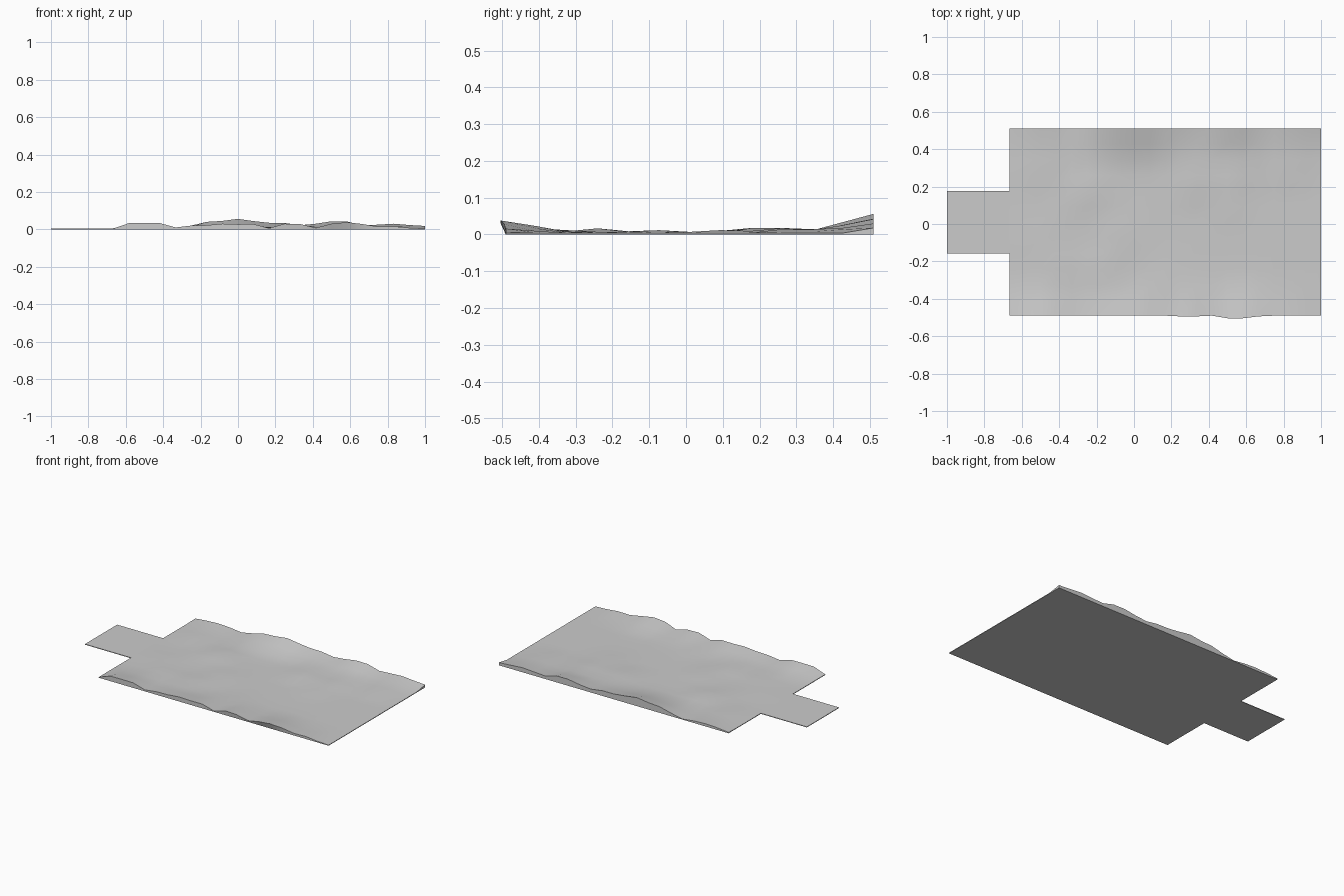
import bpy
import bmesh

default_cube = bpy.data.objects.get("Cube")
if default_cube:
    bpy.data.objects.remove(default_cube, do_unlink=True)

CELL = 1 / 12
LEFT, FRONT = -2 / 3, -0.49
COLUMNS, ROWS = 20, 12
BASE = 0.004

# Bank heights along the front and back edges, in thousandths, one per column
FRONT_BANK = [4, 33, 34, 33, 10, 20, 22, 30, 27, 28, 6,
              30, 28, 8, 30, 38, 28, 14, 16, 8, 4]
BACK_BANK = [6, 14, 18, 14, 4, 20, 40, 45, 56, 44, 35,
             34, 22, 30, 43, 42, 20, 25, 30, 23, 18]
FADE = [1, 0.6, 0.2]

# Low mounds inside the field: x, y, height
MOUNDS = [
    (-0.42, -0.24, 0.010), (-0.17, -0.24, 0.013), (0.17, -0.32, 0.008),
    (0.33, -0.41, 0.012), (-0.50, -0.07, 0.006), (-0.08, -0.07, 0.008),
    (-0.33, 0.09, 0.006), (0.50, 0.09, 0.008), (-0.25, 0.18, 0.014),
    (0.33, 0.22, 0.020), (0.55, 0.26, 0.018), (0.30, 0.34, 0.014),
    (0.58, 0.38, 0.012), (0.83, 0.30, 0.015), (-0.50, 0.30, 0.010),
]


def height(col, row):
    """Ground height: edge banks fading inward, plus the mounds."""
    x, y = LEFT + col * CELL, FRONT + row * CELL
    z = BASE
    if row < len(FADE):
        z = max(z, FRONT_BANK[col] / 1000 * FADE[row])
    if ROWS - row < len(FADE):
        z = max(z, BACK_BANK[col] / 1000 * FADE[ROWS - row])
    if 0 < row < ROWS and 0 < col < COLUMNS:
        for mx, my, mh in MOUNDS:
            reach = max(0, 1 - ((x - mx) ** 2 + (y - my) ** 2) ** 0.5 / 0.13)
            z = max(z, BASE + mh * reach)
    if col == COLUMNS and row < ROWS:
        z = BASE
    return z


def make_slab(name, cols, rows, x0, y0, height_at, material):
    """Closed slab with a gridded top surface and a flat underside."""
    bm = bmesh.new()
    grid = [[bm.verts.new((x0 + c * CELL, y0 + r * CELL, height_at(c, r)))
             for c in range(cols + 1)] for r in range(rows + 1)]
    for r in range(rows):
        for c in range(cols):
            bm.faces.new((grid[r][c], grid[r][c + 1],
                          grid[r + 1][c + 1], grid[r + 1][c]))
    lower = bmesh.ops.extrude_face_region(bm, geom=bm.faces[:],
                                          use_keep_orig=True)["geom"]
    for v in lower:
        if isinstance(v, bmesh.types.BMVert):
            v.co.z = 0
    # Front bank bulges slightly past the edge
    for v in bm.verts:
        if v.co.z > 0.02 and v.co.y < FRONT + 0.01 and v.co.x > 0.2:
            v.co.y -= 0.014 if 0.45 < v.co.x < 0.62 else 0.004
    bmesh.ops.recalc_face_normals(bm, faces=bm.faces[:])
    mesh = bpy.data.meshes.new(name)
    bm.to_mesh(mesh)
    bm.free()
    mesh.materials.append(material)
    obj = bpy.data.objects.new(name, mesh)
    bpy.context.collection.objects.link(obj)
    bpy.ops.object.select_all(action="DESELECT")
    obj.select_set(True)
    bpy.context.view_layer.objects.active = obj
    bpy.ops.object.shade_smooth_by_angle()
    return obj


grey = bpy.data.materials.new("light_grey")
grey.use_nodes = True
colour = (0.6, 0.6, 0.6, 1)
grey.diffuse_color = colour
grey.node_tree.nodes["Principled BSDF"].inputs["Base Color"].default_value = colour

# Uneven field, with a flat path leading out of its right side
make_slab("ground", COLUMNS, ROWS, LEFT, FRONT, height, grey)
make_slab("path", 4, 4, -1, FRONT + 4 * CELL, lambda c, r: BASE, grey)
